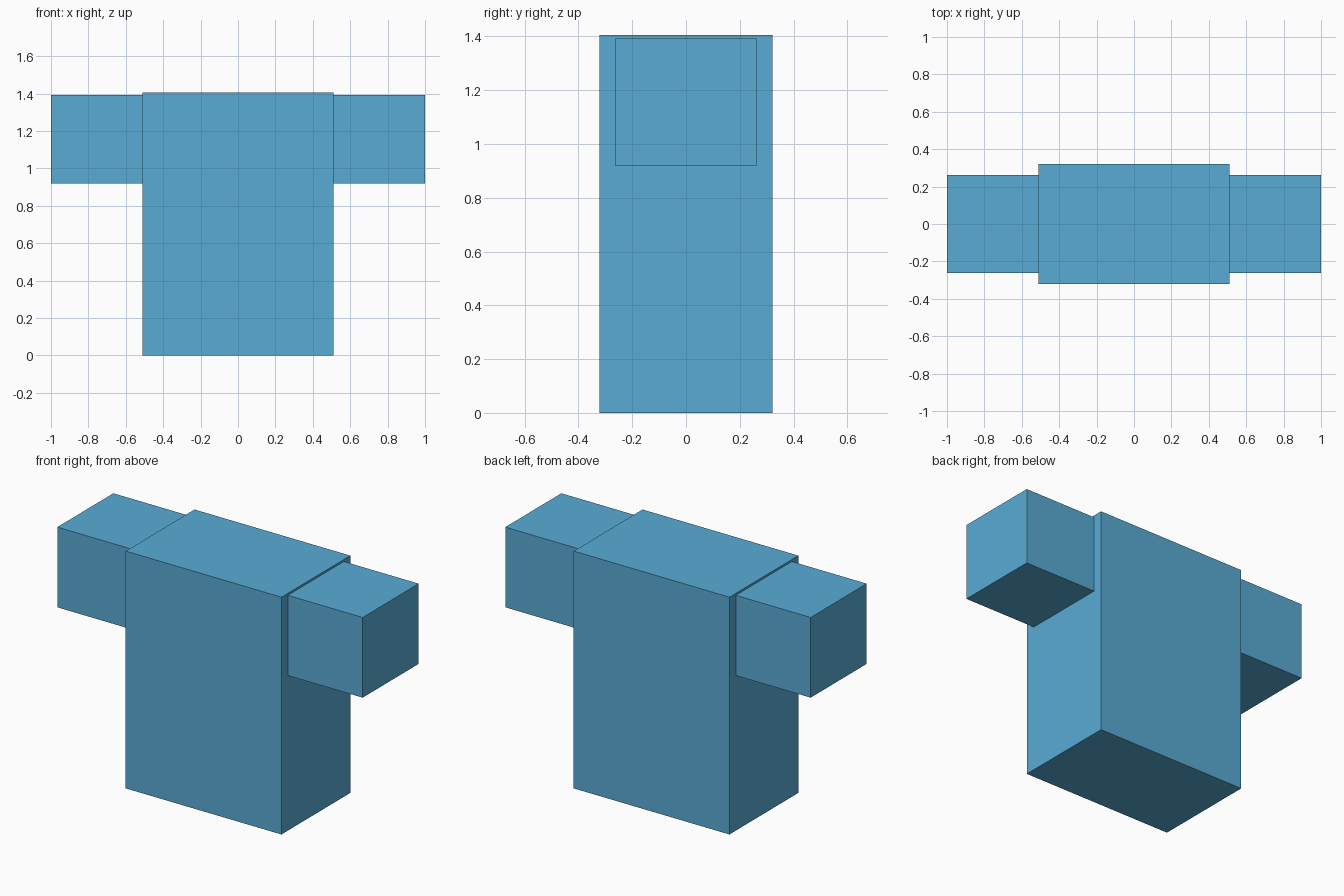
import bpy

if "Cube" in bpy.data.objects:
    bpy.data.objects.remove(bpy.data.objects["Cube"])

blue = bpy.data.materials.new("blue")
blue.diffuse_color = (0.10, 0.41, 0.66, 1)
blue.use_nodes = True
blue.node_tree.nodes["Principled BSDF"].inputs["Base Color"].default_value = blue.diffuse_color


def box(name, lo, hi):
    """Axis-aligned box between two corners."""
    centre = [(a + b) / 2 for a, b in zip(lo, hi)]
    bpy.ops.mesh.primitive_cube_add(size=1, location=centre)
    ob = bpy.context.object
    ob.name = name
    ob.scale = [b - a for a, b in zip(lo, hi)]
    bpy.ops.object.transform_apply(location=True, rotation=False, scale=True)
    ob.data.materials.append(blue)
    return ob


# Main body block
box("body", (-0.51, -0.322, 0), (0.51, 0.322, 1.405))

# Side arms, butted against the body and slightly inset, mirrored across x
arms = box("side_arms", (0.51, -0.262, 0.918), (1.0, 0.262, 1.393))
arms.modifiers.new("mirror", "MIRROR").use_axis[0] = True
arms.modifiers["mirror"].use_mirror_merge = False
